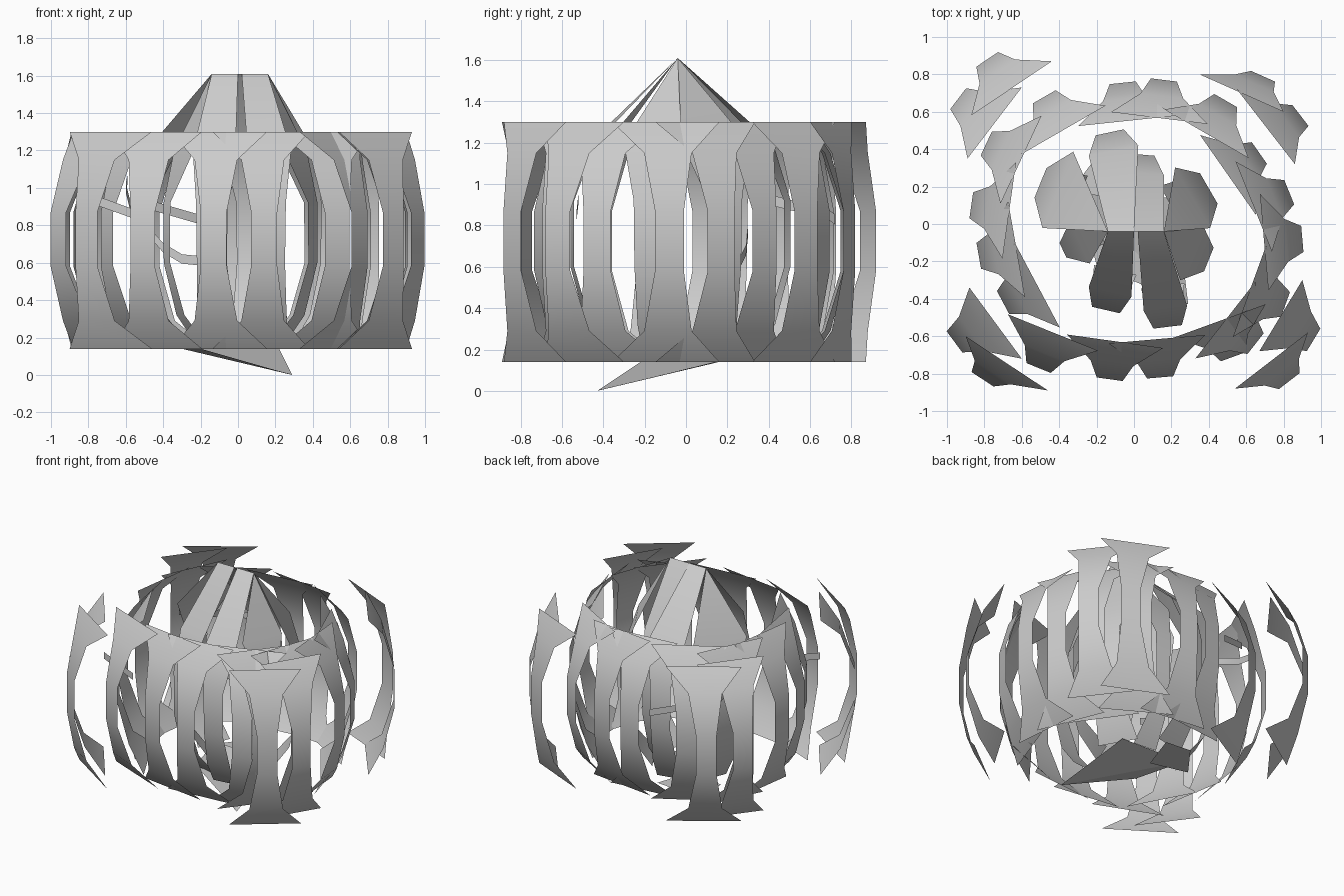
import bpy, math
from mathutils import Vector


def add_mesh(name, verts, faces, smooth=False):
    me = bpy.data.meshes.new(name)
    me.from_pydata([tuple(v) for v in verts], [], faces)
    me.update()
    if smooth:
        me.shade_smooth()
    ob = bpy.data.objects.new(name, me)
    bpy.context.collection.objects.link(ob)
    return ob


def strip(name, pairs):
    """Smooth quad strip through a list of (left, right) points."""
    verts = [p for pair in pairs for p in pair]
    faces = [(2 * i, 2 * i + 1, 2 * i + 3, 2 * i + 2) for i in range(len(pairs) - 1)]
    return add_mesh(name, verts, faces, True)


def frame(heading):
    a = math.radians(heading)
    out = Vector((math.cos(a), math.sin(a), 0))
    side = Vector((-math.sin(a), math.cos(a), 0))
    return out, side


# Rib profile: height, how far towards the flared edge (0 waist, 1 flare), half width
RIB = [(1.30, 1, 0.26), (1.15, 0.42, 0.115), (0.87, 0.0, 0.07),
       (0.58, 0.0, 0.07), (0.29, 0.42, 0.115), (0.14, 1, 0.26)]


def rib(name, waist, flare_mid, side, flare_half=0.26):
    pairs = []
    for z, t, half in RIB:
        c = waist.lerp(flare_mid, t) + Vector((0, 0, z))
        h = flare_half if t == 1 else half
        pairs.append((c - side * h, c + side * h))
    strip(name, pairs)


# Outer ring of flared ribs: waist x, y, heading
RING = [(-0.48, 0.68, 120), (-0.06, 0.755, 96), (0.16, 0.77, 83), (0.49, 0.66, 60),
        (0.67, 0.38, 35), (0.83, 0.17, 22), (0.90, -0.08, 5), (0.81, -0.43, -20),
        (0.65, -0.64, -38), (0.53, -0.71, -70), (0.14, -0.82, -85),
        (-0.13, -0.83, -98), (-0.51, -0.77, -112), (-0.70, -0.42, 208),
        (-0.83, -0.17, 190), (-0.87, 0.10, 172), (-0.79, 0.43, 155)]
for i, (x, y, heading) in enumerate(RING):
    out, side = frame(heading)
    w = Vector((x, y, 0))
    rib(f"ring_rib_{i}", w, w - out * 0.205, side)

# Pairs of ribs at the four corners: waist x, y, then both ends of the flared edge
CORNERS = [(-0.785, 0.88, -0.44, 0.87, -0.87, 0.58), (-0.94, 0.67, -0.60, 0.73, -0.89, 0.35),
           (0.69, 0.79, 0.80, 0.60, 0.35, 0.80), (0.89, 0.58, 0.86, 0.32, 0.55, 0.72),
           (0.96, -0.62, 0.67, -0.68, 0.90, -0.30), (0.83, -0.84, 0.54, -0.88, 0.93, -0.58),
           (-0.96, -0.63, -0.88, -0.34, -0.60, -0.72), (-0.81, -0.83, -0.90, -0.60, -0.46, -0.89)]
for i, (x, y, ax, ay, bx, by) in enumerate(CORNERS):
    a, b = Vector((ax, ay, 0)), Vector((bx, by, 0))
    rib(f"corner_rib_{i}", Vector((x, y, 0)), (a + b) / 2, (b - a).normalized(), (b - a).length / 2)


# Inner petals fall from the roof ridge and curve down to the base
def petal(name, x0, x1, x, y, heading, half, flare):
    out, side = frame(heading)
    c = Vector((x, y, 0))
    pairs = [(Vector((x0, -0.04, 1.61)), Vector((x1, -0.04, 1.61)))]
    for z, inset, k in [(1.2, 0.10, flare), (0.92, 0.0, 0.85), (0.6, 0.0, 0.8),
                        (0.32, 0.08, 1.0), (0.14, 0.22, 1.3)]:
        p = c - out * inset + Vector((0, 0, z))
        pairs.append((p - side * half * k, p + side * half * k))
    strip(name, pairs)


L, R = -0.14, 0.16
PETALS = [(L, 0.0, -0.15, -0.46, 257, 0.09, 1.3), (0.02, R, 0.18, -0.55, 277, 0.09, 1.3),
          (R, R, 0.40, -0.19, -22, 0.08, 2.0), (R, R, 0.40, 0.19, 30, 0.11, 1.7),
          (R, 0.0, 0.05, 0.37, 85, 0.07, 1.7), (0.0, L, -0.13, 0.49, 102, 0.09, 1.5),
          (L, L, -0.50, 0.22, 158, 0.10, 2.2), (L, L, -0.38, -0.14, 205, 0.05, 2.5)]
for i, p in enumerate(PETALS):
    petal(f"roof_petal_{i}", *p)

# Base plates
add_mesh("base_plate_front", [(0.29, -0.43, 0), (0.22, 0.14, 0.14),
                              (-0.3, 0.16, 0.14), (-0.2, -0.22, 0.14)],
         [(0, 1, 2), (0, 2, 3)])
add_mesh("base_plate_back", [(-0.38, 0.12, 0.105), (-0.1, 0.05, 0.105),
                             (0.0, 0.34, 0.105), (-0.2, 0.36, 0.105)], [(0, 1, 2, 3)])

# Thin curved twigs inside the left side
TWIGS = [[(-0.75, -0.52, 0.93), (-0.5, -0.53, 0.84)],
         [(-0.44, 0.62, 0.90), (-0.2, 0.72, 0.83)],
         [(-0.48, 0.30, 0.77), (-0.40, 0.29, 0.68), (-0.30, 0.26, 0.62), (-0.2, 0.24, 0.61)],
         [(-0.59, 0.14, 1.05), (-0.60, 0.26, 1.0), (-0.58, 0.42, 0.92), (-0.56, 0.58, 0.88)]]
for i, pts in enumerate(TWIGS):
    strip(f"twig_{i}", [(Vector(p) - Vector((0, 0, 0.025)), Vector(p) + Vector((0, 0, 0.025)))
                        for p in pts])
